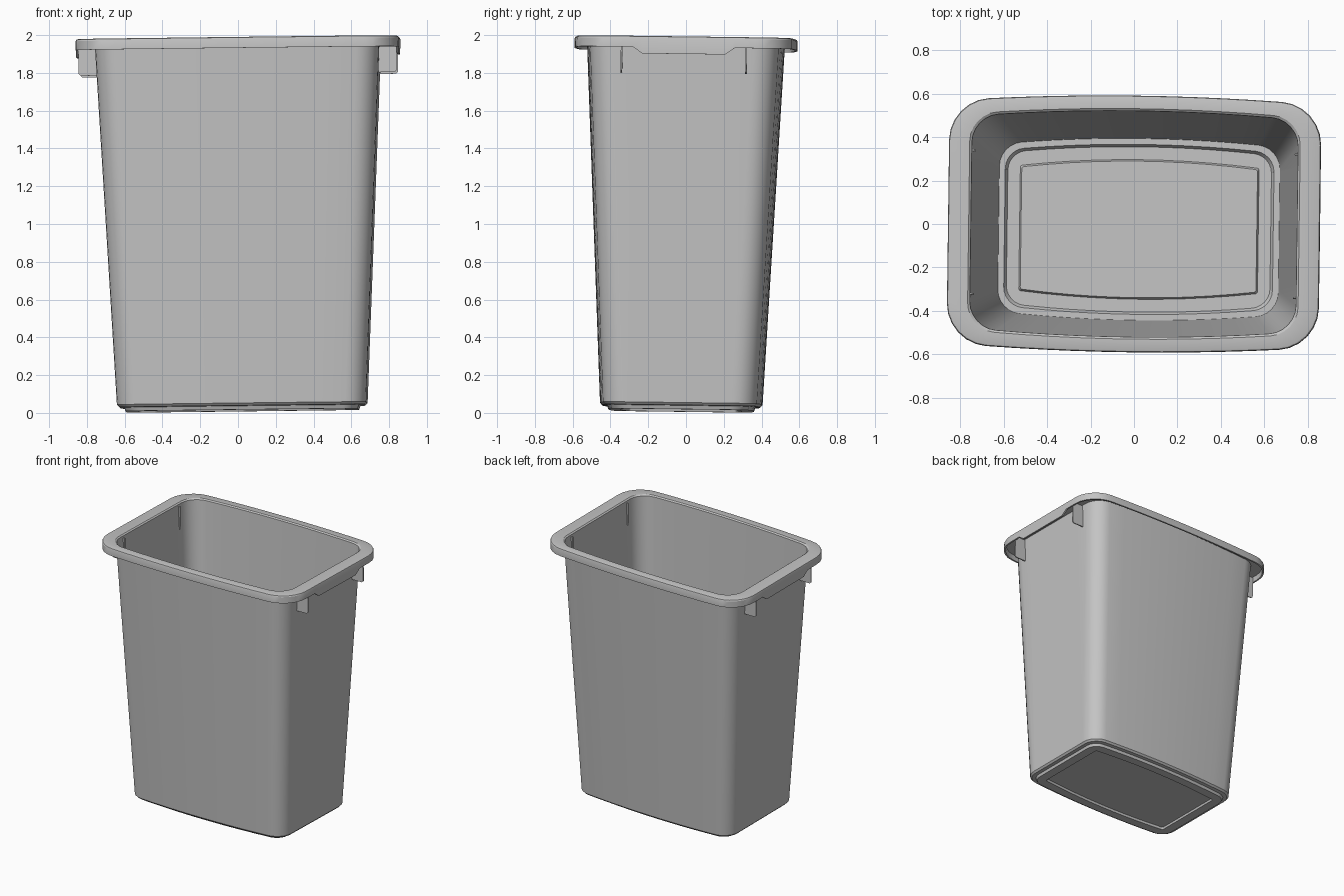
import bpy
import bmesh
from math import cos, sin, pi, radians
from mathutils import Matrix, Vector, Euler

cube = bpy.data.objects.get("Cube")
if cube:
    bpy.data.objects.remove(cube, do_unlink=True)

grey = bpy.data.materials.new("grey_plastic")
grey.use_nodes = True
COLOUR = (0.55, 0.55, 0.55, 1)
grey.diffuse_color = COLOUR
grey.node_tree.nodes["Principled BSDF"].inputs["Base Color"].default_value = COLOUR

BOW = 0.033     # outward bulge of the long sides
DIP = 0.035     # extra depth of the skirt on the short sides
PIVOT = Vector((0, 0, 1.95))
# The bin stands very slightly tilted and turned
LEAN = (Matrix.Translation(PIVOT)
        @ Euler((-0.013, -0.012, -0.013)).to_matrix().to_4x4()
        @ Matrix.Translation(-PIVOT))


def outline(hx, hy, r, z, dip=0):
    """Rounded rectangle with bowed long sides, counter-clockwise."""
    flat = hy - BOW
    half = [(hx, y) for y in (-0.27, -0.22, 0.22, 0.27)]
    half += [(hx - r + r * cos(i * pi / 12), flat - r + r * sin(i * pi / 12))
             for i in range(7)]
    half += [((hx - r) * (1 - i / 5), flat) for i in range(1, 10)]
    half += [(-hx + r - r * sin(i * pi / 12), flat - r + r * cos(i * pi / 12))
             for i in range(7)]
    # The second half is the first turned round, without repeating its corner
    quarter = half[:20]
    corner = half[20:]
    pts = quarter + corner
    pts += [(-x, -y) for x, y in pts]
    ring = []
    for x, y in pts:
        bulge = BOW * (1 - (x / hx) ** 2) * (1 if y > 0 else -1)
        low = dip if abs(x) > 0.99 * hx and abs(y) < 0.23 else 0
        ring.append((x, y + bulge, z - low))
    return ring


def finish(name, bm, smooth):
    bmesh.ops.recalc_face_normals(bm, faces=bm.faces)
    bm.transform(LEAN)
    mesh = bpy.data.meshes.new(name)
    bm.to_mesh(mesh)
    bm.free()
    mesh.materials.append(grey)
    obj = bpy.data.objects.new(name, mesh)
    bpy.context.collection.objects.link(obj)
    if smooth:
        bpy.ops.object.select_all(action="DESELECT")
        obj.select_set(True)
        bpy.context.view_layer.objects.active = obj
        bpy.ops.object.shade_smooth_by_angle(angle=radians(25))
    return obj


# Bin shell: half length, half width, corner radius, height
SECTIONS = [
    # recess under the floor and the foot
    (0.542, 0.314, 0.01, 0.028),
    (0.546, 0.320, 0.01, 0.0125),
    (0.615, 0.385, 0.08, 0.0125),
    (0.622, 0.392, 0.08, 0.032),
    # outer wall
    (0.648, 0.418, 0.10, 0.034),
    (0.660, 0.430, 0.11, 0.047),
    (0.754, 0.524, 0.12, 1.965),
    # rim with its hanging skirt
    (0.840, 0.575, 0.17, 1.965),
    (0.843, 0.578, 0.17, 1.925, DIP),
    (0.855, 0.590, 0.18, 1.925, DIP),
    (0.855, 0.590, 0.18, 1.972),
    (0.852, 0.587, 0.18, 1.980),
    (0.845, 0.580, 0.175, 1.983),
    (0.760, 0.530, 0.125, 1.983),
    (0.750, 0.520, 0.12, 1.975),
    # inner wall, ledge, channel and raised floor panel
    (0.645, 0.418, 0.10, 0.060),
    (0.618, 0.391, 0.085, 0.060),
    (0.606, 0.380, 0.08, 0.040),
    (0.549, 0.321, 0.01, 0.040),
    (0.542, 0.314, 0.01, 0.055),
]
bm = bmesh.new()
rings = [[bm.verts.new(p) for p in outline(*s)] for s in SECTIONS]
for a, b in zip(rings, rings[1:]):
    for i in range(len(a)):
        j = (i + 1) % len(a)
        bm.faces.new((a[i], a[j], b[j], b[i]))
bm.faces.new(rings[0][::-1])
bm.faces.new(rings[-1])
finish("bin_shell", bm, True)

# Support tabs under the rim on both short sides
TAB = [(0.735, 1.96), (0.735, 1.79), (0.83, 1.79), (0.842, 1.80), (0.842, 1.96)]
for side, sx in (("left", 1), ("right", -1)):
    for end, sy in (("front", -1), ("back", 1)):
        bm = bmesh.new()
        face = bm.faces.new([bm.verts.new((sx * x, sy * 0.33 - 0.004, z))
                             for x, z in TAB])
        new = bmesh.ops.extrude_face_region(bm, geom=[face])["geom"]
        bmesh.ops.translate(bm, vec=(0, 0.008, 0),
                            verts=[v for v in new if isinstance(v, bmesh.types.BMVert)])
        finish(f"{side}_{end}_tab", bm, False)
